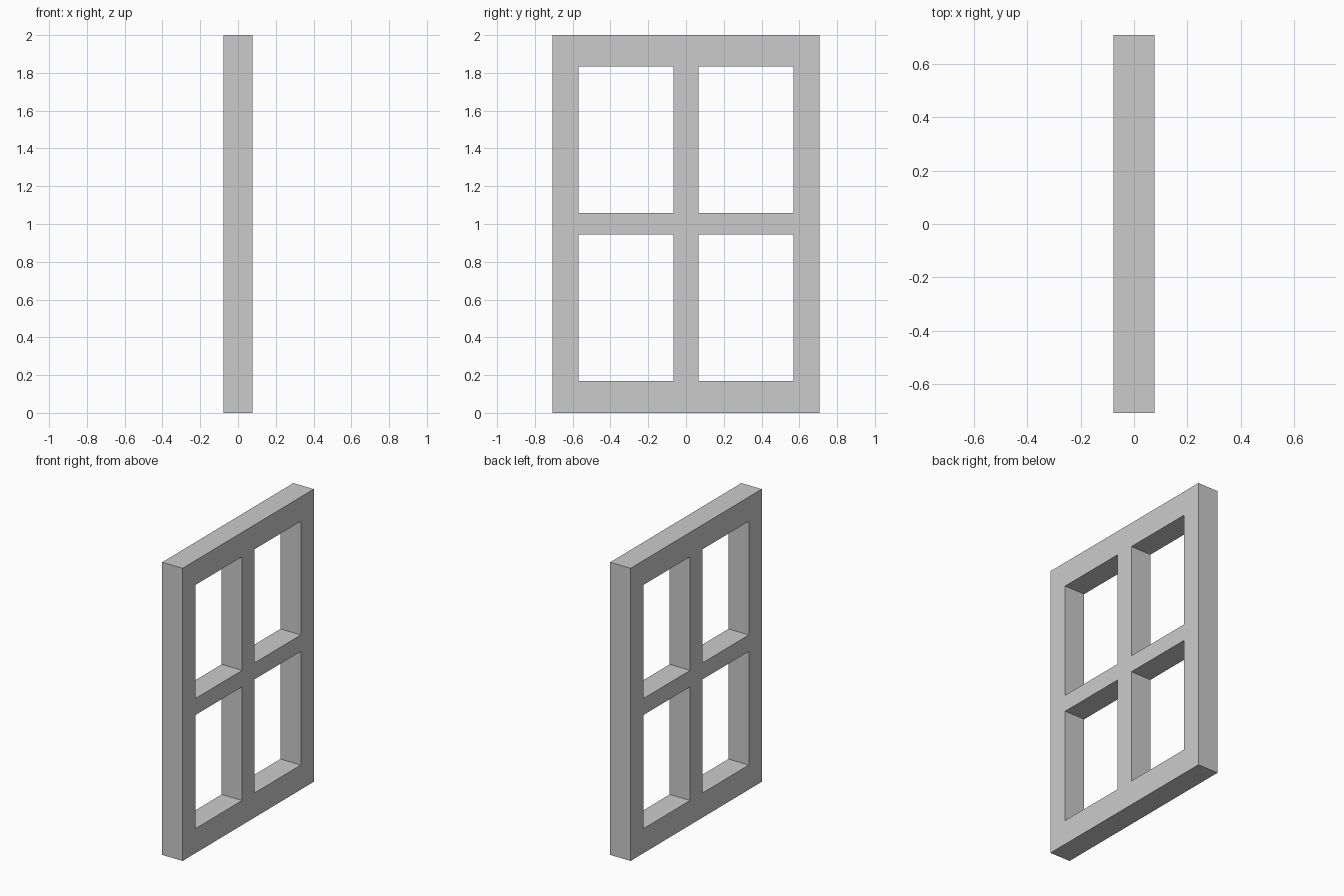
import bpy
import bmesh

if "Cube" in bpy.data.objects:
    bpy.data.objects.remove(bpy.data.objects["Cube"])

HALF_DEPTH = 0.077
# Grid lines across the width and height; odd/odd cells are the pane openings
YS = [-0.708, -0.568, -0.066, 0.066, 0.568, 0.708]
ZS = [0.0, 0.168, 0.944, 1.057, 1.833, 2.0]

bm = bmesh.new()

# Front outline of the frame, stiles, rails and crossing bars in one piece
grid = [[bm.verts.new((-HALF_DEPTH, y, z)) for z in ZS] for y in YS]
for i in range(len(YS) - 1):
    for j in range(len(ZS) - 1):
        if i % 2 and j % 2:
            continue
        bm.faces.new((grid[i][j], grid[i][j + 1], grid[i + 1][j + 1], grid[i + 1][j]))

# Thickness of the frame
result = bmesh.ops.extrude_face_region(bm, geom=bm.faces[:], use_keep_orig=True)
moved = [g for g in result["geom"] if isinstance(g, bmesh.types.BMVert)]
bmesh.ops.translate(bm, verts=moved, vec=(2 * HALF_DEPTH, 0, 0))
bmesh.ops.recalc_face_normals(bm, faces=bm.faces[:])

mesh = bpy.data.meshes.new("window_frame")
bm.to_mesh(mesh)
bm.free()
frame = bpy.data.objects.new("window_frame", mesh)
bpy.context.collection.objects.link(frame)
